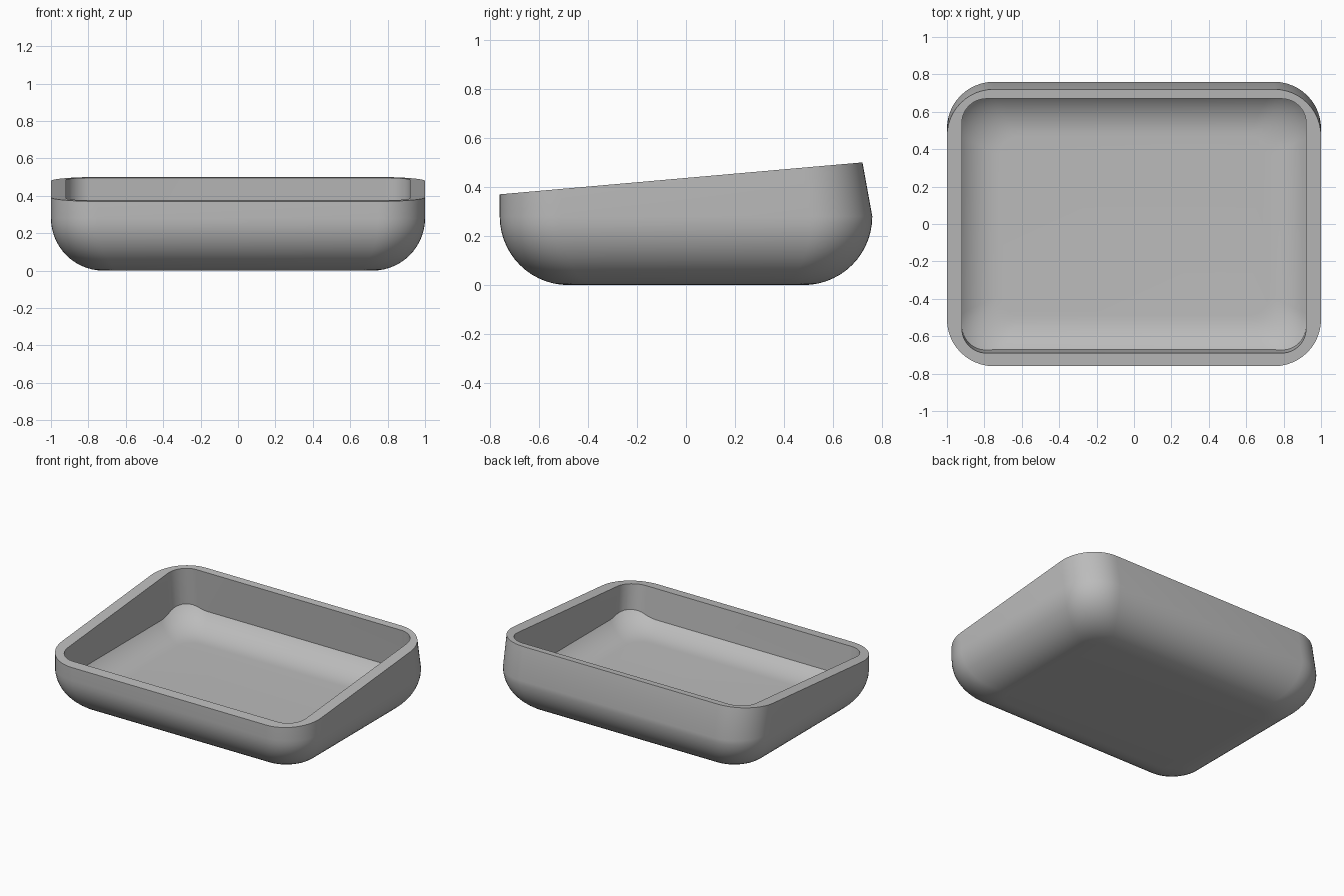
import bpy
import bmesh
import math
from mathutils import Vector

cube = bpy.data.objects.get("Cube")
if cube:
    bpy.data.objects.remove(cube, do_unlink=True)

SLOPE = 0.088                                  # tilt of the rim plane
NORMAL = Vector((0, -SLOPE, 1)).normalized()
FILLET = 0.28


def rim_height(y):
    return 0.37 + SLOPE * (y + 0.76)


def rounded_rect(hx, hy, r, steps=12):
    """Plan outline with rounded corners, counter-clockwise."""
    pts = []
    for i, (sx, sy) in enumerate(((1, 1), (-1, 1), (-1, -1), (1, -1))):
        for k in range(steps + 1):
            a = (i + k / steps) * math.pi / 2
            pts.append((sx * (hx - r) + r * math.cos(a),
                        sy * (hy - r) + r * math.sin(a)))
    return pts


def loft(name, rings):
    """Closed solid through a stack of matching rings."""
    bm = bmesh.new()
    loops = [[bm.verts.new(p) for p in ring] for ring in rings]
    n = len(loops[0])
    for low, high in zip(loops, loops[1:]):
        for i in range(n):
            j = (i + 1) % n
            bm.faces.new((low[i], low[j], high[j], high[i]))
    bm.faces.new(loops[0][::-1])
    bm.faces.new(loops[-1])
    mesh = bpy.data.meshes.new(name)
    bm.to_mesh(mesh)
    bm.free()
    obj = bpy.data.objects.new(name, mesh)
    bpy.context.collection.objects.link(obj)
    return obj


def apply_boolean(target, tool, operation):
    mod = target.modifiers.new("cut", 'BOOLEAN')
    mod.operation = operation
    mod.solver = 'EXACT'
    mod.object = tool
    bpy.context.view_layer.objects.active = target
    bpy.ops.object.modifier_apply(modifier=mod.name)
    bpy.data.objects.remove(tool, do_unlink=True)


def body(name, offset):
    """Rounded underside, upright walls, back wall leaning in to a tilted rim."""
    rings = []
    for k in range(15):
        a = k / 14 * math.pi / 2
        inset = FILLET * (1 - math.sin(a))
        z = FILLET * (1 - math.cos(a))
        rings.append([Vector((x, y, z)) + offset for x, y in
                      rounded_rect(1 - inset, 0.76 - inset, 0.25 - 0.5 * inset)])
    top = []
    for x, y in rounded_rect(1, 0.76, 0.25):
        if y > 0:
            y -= 0.04
        top.append(Vector((x, y, rim_height(y))) + offset)
    rings.append(top)
    return loft(name, rings)


# Outer tray
tray = body("tray", Vector())

# Pocket: straight walls square to the rim, floor echoing the underside
outline = [Vector((x, y - 0.01, rim_height(y - 0.01)))
           for x, y in rounded_rect(0.92, 0.68, 0.13)]
pocket = loft("pocket_cutter", [[p + NORMAL * t for p in outline] for t in (-0.6, 0.05)])
pocket.hide_render = True
floor_form = body("floor_cutter", NORMAL * 0.1)
floor_form.hide_render = True
apply_boolean(pocket, floor_form, 'INTERSECT')
apply_boolean(tray, pocket, 'DIFFERENCE')

# Colour
grey = bpy.data.materials.new("plain_grey")
grey.use_nodes = True
colour = (0.5, 0.5, 0.5, 1)
grey.diffuse_color = colour
grey.node_tree.nodes["Principled BSDF"].inputs["Base Color"].default_value = colour
tray.data.materials.clear()
tray.data.materials.append(grey)
for face in tray.data.polygons:
    face.material_index = 0

# Soft shading with crisp rim and floor edges
bpy.ops.object.select_all(action='DESELECT')
tray.select_set(True)
bpy.context.view_layer.objects.active = tray
bpy.ops.object.shade_smooth_by_angle(angle=math.radians(28))
